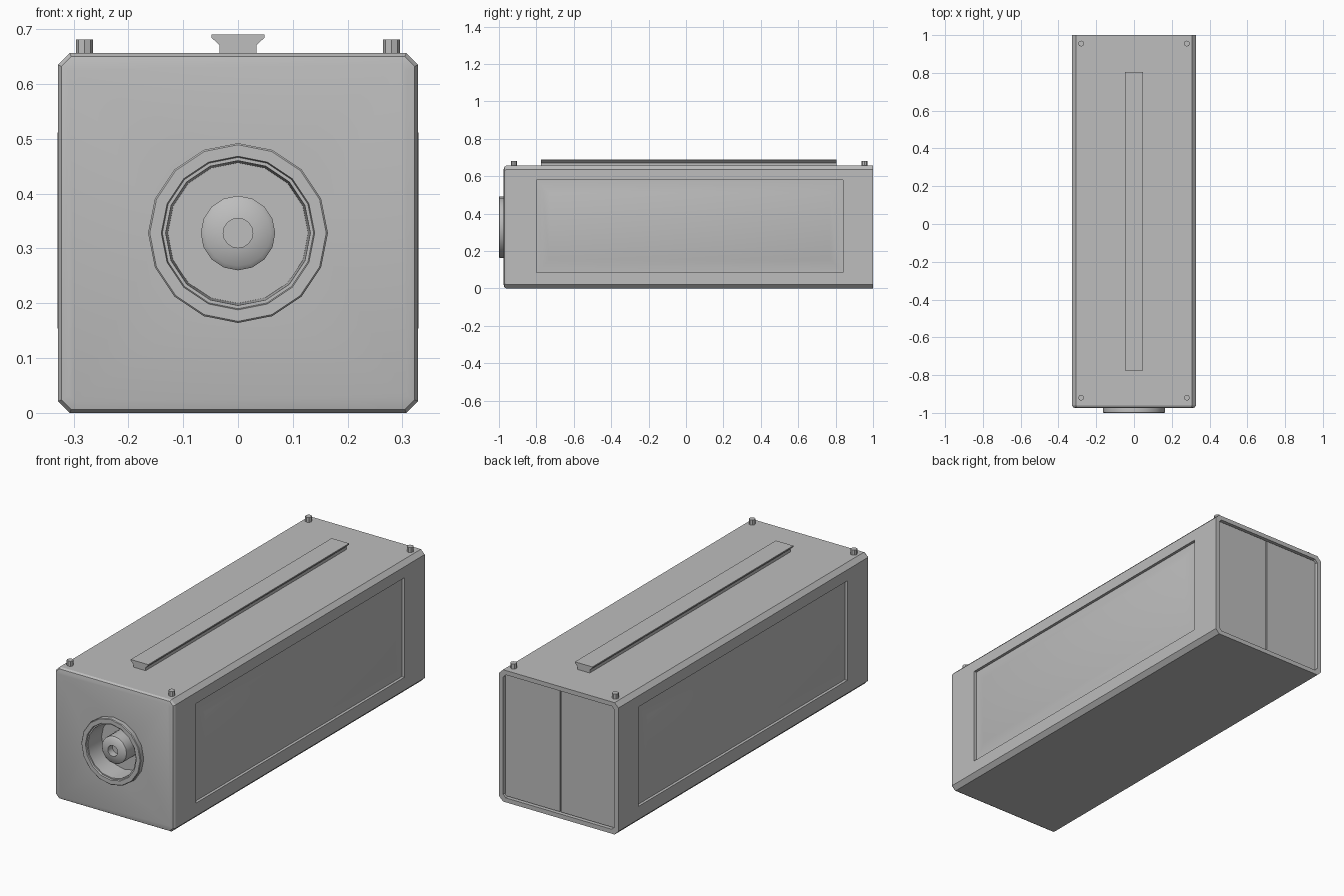
import bpy, bmesh, math

cube = bpy.data.objects.get("Cube")
if cube:
    bpy.data.objects.remove(cube, do_unlink=True)

GREY = (0.51, 0.51, 0.51, 1)
grey = bpy.data.materials.new("light_grey")
grey.use_nodes = True
grey.diffuse_color = GREY
grey.node_tree.nodes["Principled BSDF"].inputs["Base Color"].default_value = GREY

HALF, FRONT, BACK = 0.328, -0.975, 1.0
MID = HALF  # height of the body's axis


def loft(name, rings, closed=False, angle=30):
    """Skin a list of equal rings; cap both ends unless the loft is closed."""
    bm = bmesh.new()
    vs = [[bm.verts.new(p) for p in ring] for ring in rings]
    n = len(rings[0])
    for a, b in zip(vs, vs[1:] + (vs[:1] if closed else [])):
        for i in range(n):
            bm.faces.new((a[i], a[(i + 1) % n], b[(i + 1) % n], b[i]))
    if not closed:
        bm.faces.new(vs[0])
        bm.faces.new(vs[-1])
    bmesh.ops.recalc_face_normals(bm, faces=bm.faces)
    mesh = bpy.data.meshes.new(name)
    bm.to_mesh(mesh)
    bm.free()
    mesh.materials.append(grey)
    ob = bpy.data.objects.new(name, mesh)
    bpy.context.collection.objects.link(ob)
    smooth(ob, angle)
    return ob


def smooth(ob, angle):
    bpy.ops.object.select_all(action="DESELECT")
    ob.select_set(True)
    bpy.context.view_layer.objects.active = ob
    bpy.ops.object.shade_smooth_by_angle(angle=math.radians(angle))


def octagon(half, cut, y):
    """Square with chamfered corners, around the body's axis."""
    k = half - cut
    pts = [(half, -k), (half, k), (k, half), (-k, half),
           (-half, k), (-half, -k), (-k, -half), (k, -half)]
    return [(x, y, z + MID) for x, z in pts]


def circle(r, y, n=16):
    return [(r * math.sin(math.tau * i / n), y, MID + r * math.cos(math.tau * i / n))
            for i in range(n)]


def box(name, x0, x1, y0, y1, z0, z1):
    return loft(name, [[(x0, y0, z), (x1, y0, z), (x1, y1, z), (x0, y1, z)] for z in (z0, z1)])


def carve(target, cutter):
    cutter.hide_render = True
    mod = target.modifiers.new("cut", "BOOLEAN")
    mod.operation, mod.solver, mod.object = "DIFFERENCE", "EXACT", cutter
    bpy.ops.object.select_all(action="DESELECT")
    target.select_set(True)
    bpy.context.view_layer.objects.active = target
    bpy.ops.object.modifier_apply(modifier=mod.name)
    bpy.data.objects.remove(cutter, do_unlink=True)


# Body with softened front edges and long edges
body = loft("body", [octagon(HALF - 0.02, 0.012, FRONT),
                     octagon(HALF - 0.006, 0.018, FRONT + 0.004),
                     octagon(HALF, 0.021, FRONT + 0.014),
                     octagon(HALF, 0.021, BACK)])

# Side recesses, rear door recess and front socket
Y0, Y1, Z0, Z1, DEPTH = -0.8, 0.84, 0.085, 0.58, 0.014
for s in (1, -1):
    xs = sorted((s * (HALF - DEPTH), s * (HALF + 0.1)))
    carve(body, box("side_cutter", *xs, Y0, Y1, Z0, Z1))
carve(body, loft("door_cutter", [octagon(HALF - 0.022, 0.014, BACK - 0.03),
                                 octagon(HALF - 0.022, 0.014, BACK + 0.1)]))
carve(body, loft("socket_cutter", [circle(0.14, FRONT - 0.1), circle(0.14, FRONT + 0.09)]))
smooth(body, 40)


# Raised panels with sloping borders
def panel_ring(s, inset, x):
    return [(s * x, y, z) for y, z in ((Y0 + inset, Z0 + inset), (Y1 - inset, Z0 + inset),
                                       (Y1 - inset, Z1 - inset), (Y0 + inset, Z1 - inset))]


for s, side in ((1, "left"), (-1, "right")):
    loft(side + "_panel", [panel_ring(s, 0.005, HALF - DEPTH - 0.005),
                           panel_ring(s, 0.005, HALF - DEPTH + 0.003),
                           panel_ring(s, 0.03, HALF - DEPTH + 0.004),
                           panel_ring(s, 0.07, HALF + 0.001)])

# Rear doors
for s, side in ((1, "left"), (-1, "right")):
    xs = sorted((s * 0.003, s * 0.302))
    box(side + "_rear_door", *xs, BACK - 0.035, BACK - 0.012, 0.026, 0.63)

# Front ring, lining the socket
loft("front_ring", [circle(r, y) for r, y in
                    ((0.164, FRONT + 0.003), (0.164, -0.997), (0.161, -1.0), (0.14, -1.0),
                     (0.138, -0.992), (0.132, -0.992), (0.128, FRONT + 0.085),
                     (0.14, FRONT + 0.085))], closed=True)

# Hub with a central hole
loft("hub", [circle(r, y) for r, y in
             ((0.068, FRONT + 0.092), (0.068, -0.973), (0.06, -0.98), (0.027, -0.985),
              (0.027, -0.95))], angle=40)

# Top rail with a flared head
profile = ((0.034, 0.65), (0.034, 0.671), (0.048, 0.684), (0.048, 0.69))
outline = list(profile) + [(-x, z) for x, z in reversed(profile)]
loft("top_rail", [[(x, y, z) for x, z in outline] for y in (-0.775, 0.805)])

# Corner pegs
for y, end in ((-0.92, "front"), (0.955, "back")):
    for s, side in ((1, "left"), (-1, "right")):
        ring = [(math.cos(math.tau * i / 8), math.sin(math.tau * i / 8)) for i in range(8)]
        loft(f"{end}_{side}_peg", [[(s * 0.28 + 0.0155 * a, y + 0.0155 * b, z) for a, b in ring]
                                   for z in (0.65, 0.681)])
